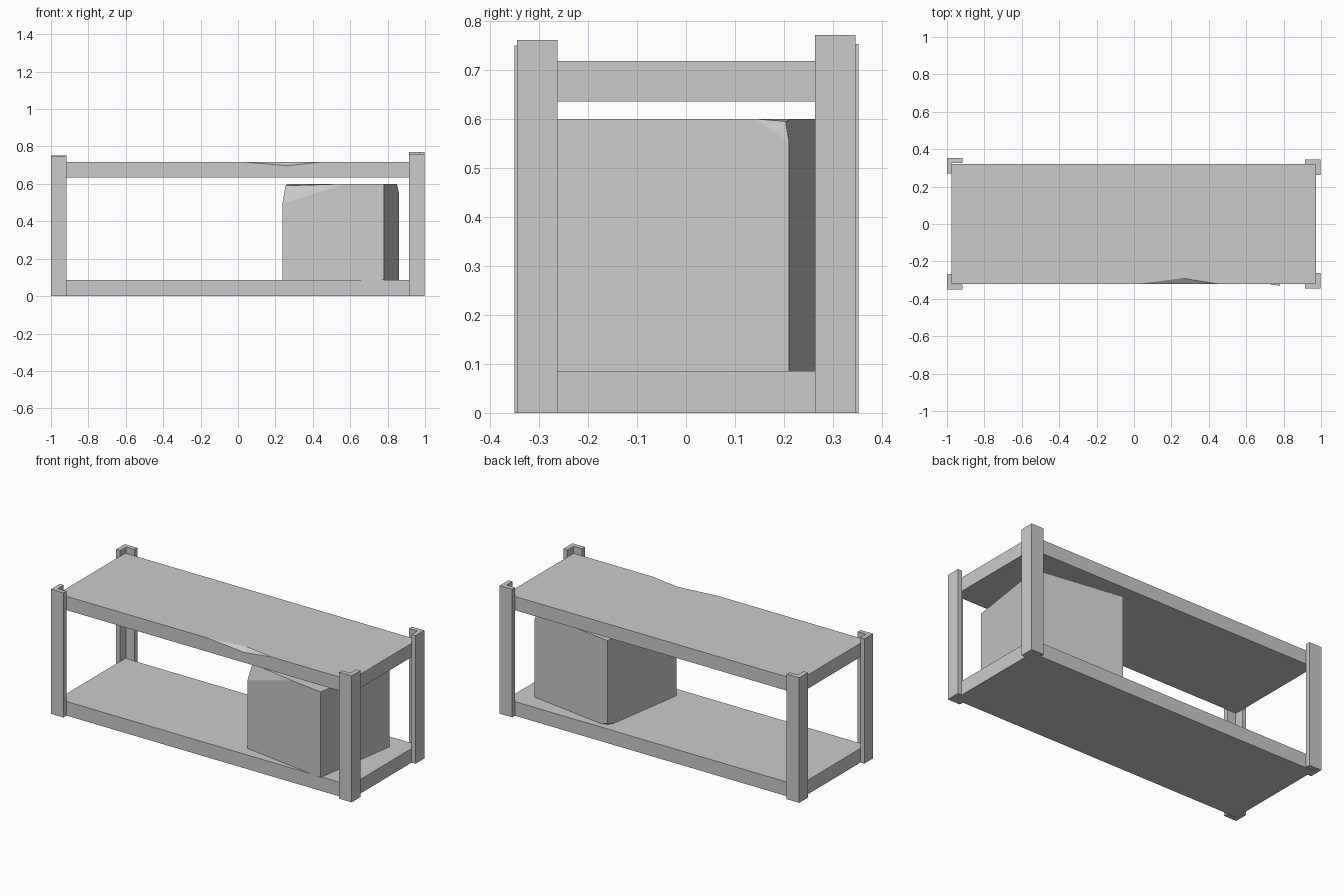
import bpy, bmesh
from mathutils import Vector

cube = bpy.data.objects.get("Cube")
if cube:
    bpy.data.objects.remove(cube, do_unlink=True)

grey = bpy.data.materials.new("plain grey")
grey.use_nodes = True
grey.diffuse_color = (0.6, 0.6, 0.6, 1)
bsdf = next(n for n in grey.node_tree.nodes if n.type == 'BSDF_PRINCIPLED')
bsdf.inputs["Base Color"].default_value = grey.diffuse_color


def finish(name, bm):
    """Turn a bmesh into a flat shaded grey object."""
    bmesh.ops.recalc_face_normals(bm, faces=bm.faces[:])
    mesh = bpy.data.meshes.new(name)
    bm.to_mesh(mesh)
    bm.free()
    mesh.materials.append(grey)
    obj = bpy.data.objects.new(name, mesh)
    bpy.context.collection.objects.link(obj)
    return obj


def prism(outline, z0, z1):
    """Extrude a flat outline between two heights."""
    bm = bmesh.new()
    face = bm.faces.new([bm.verts.new((x, y, z0)) for x, y in outline])
    out = bmesh.ops.extrude_face_region(bm, geom=[face])
    for v in out["geom"]:
        if isinstance(v, bmesh.types.BMVert):
            v.co.z = z1
    return bm


def nearest(bm, point):
    return min(bm.verts, key=lambda v: (v.co - Vector(point)).length)


def chip(bm, corner, cuts, target):
    """Knock a box corner in: cuts maps neighbour points to edge fractions."""
    v = nearest(bm, corner)
    faces = list(v.link_faces)
    new = []
    for point, fraction in cuts:
        other = nearest(bm, point)
        edge = bm.edges.get((v, other))
        new.append(bmesh.utils.edge_split(edge, v, fraction)[1])
    for face in faces:
        a, b = [n for n in new if n in face.verts]
        bmesh.utils.face_split(face, a, b)
    v.co = target


# Shelves
left, right, depth = -0.975, 0.972, 0.32
board = [(left, -depth), (right, -depth), (right, depth), (left, depth)]
finish("lower_shelf", prism(board, 0, 0.085))

# Upper shelf with a nick in its front edge
z0, z1 = 0.635, 0.718
bm = prism(board, z0, z1)
bm.normal_update()
a, b = nearest(bm, (left, -depth, z1)), nearest(bm, (right, -depth, z1))
c, d = nearest(bm, (right, depth, z1)), nearest(bm, (left, depth, z1))
e, f = nearest(bm, (left, -depth, z0)), nearest(bm, (right, -depth, z0))
bmesh.ops.delete(bm, geom=list(bm.edges.get((a, b)).link_faces), context='FACES_ONLY')
old = bm.edges.get((a, b))
if old:
    bm.edges.remove(old)
nick_l = bm.verts.new((0.02, -depth, z1))
nick_r = bm.verts.new((0.45, -depth, z1))
nick_top = bm.verts.new((0.26, -0.29, z1))
nick_front = bm.verts.new((0.265, -depth, 0.697))
for loop in ((a, nick_l, nick_top, nick_r, b, c, d),
             (e, f, b, nick_r, nick_front, nick_l, a),
             (nick_l, nick_front, nick_top),
             (nick_front, nick_r, nick_top)):
    bm.faces.new(loop)
finish("upper_shelf", bm)

# Angle posts, open towards the inside, each a little different in height
width, thick = 0.083, 0.027
for name, x, y, height in (("front_right_post", -1, -0.35, 0.75),
                           ("back_right_post", -1, 0.352, 0.753),
                           ("front_left_post", 0.998, -0.345, 0.761),
                           ("back_left_post", 0.998, 0.346, 0.771)):
    sx, sy = (-1 if x > 0 else 1), (-1 if y > 0 else 1)
    angle = [(0, 0), (width, 0), (width, thick), (thick, thick), (thick, width), (0, width)]
    finish(name, prism([(x + sx * u, y + sy * v) for u, v in angle], 0, height))

# Turned crate with battered corners
low, high = 0.085, 0.60
plan = [(0.78, -0.33), (0.86, 0.21), (0.32, 0.29), (0.237, -0.25)]
A, B, C, D = [(x, y, high) for x, y in plan]
a, b, c, d = [(x, y, low) for x, y in plan]
bm = prism(plan, low, high)
chip(bm, D, ((A, 0.61), (C, 0.35), (d, 0.21)), (0.254, -0.225, 0.59))
chip(bm, B, ((A, 0.13), (C, 0.1), (b, 0.09)), (0.85, 0.203, 0.595))
chip(bm, c, ((b, 0.08), (d, 0.08), (C, 0.03)), (0.325, 0.28, 0.09))
finish("crate", bm)
